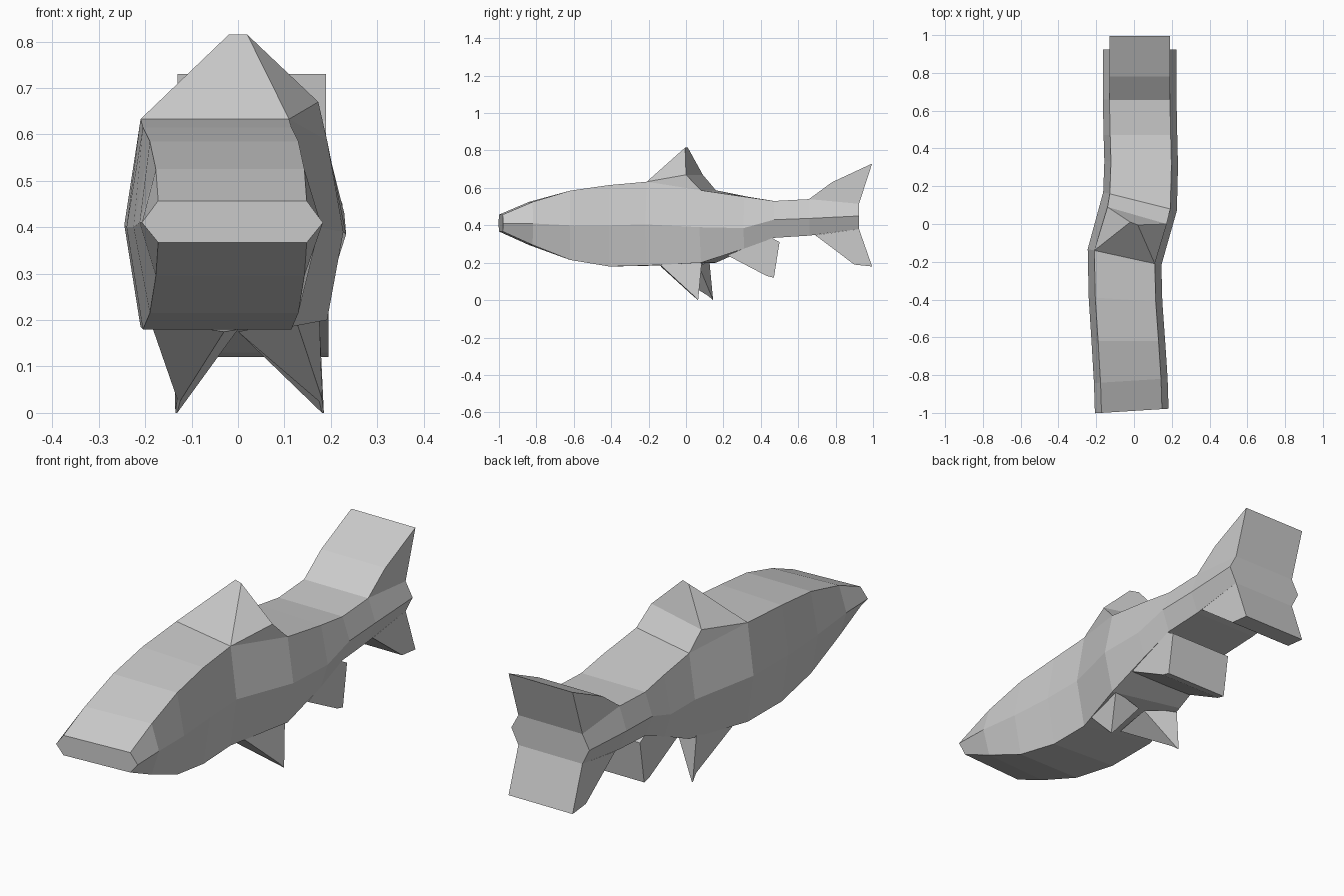
import bpy, bmesh

TOP_HW, MID_HW = 0.16, 0.195   # half widths of the hexagonal cross-section


def make(name, verts, faces):
    bm = bmesh.new()
    vs = [bm.verts.new(v) for v in verts]
    for f in faces:
        bm.faces.new([vs[i] for i in f])
    bmesh.ops.recalc_face_normals(bm, faces=bm.faces)
    me = bpy.data.meshes.new(name)
    bm.to_mesh(me)
    bm.free()
    ob = bpy.data.objects.new(name, me)
    bpy.context.collection.objects.link(ob)
    return ob


def loft(name, rings):
    n = len(rings[0])
    faces = [list(range(n)), [len(rings) * n - n + i for i in range(n)]]
    for r in range(len(rings) - 1):
        for i in range(n):
            j = (i + 1) % n
            faces.append([r*n + i, r*n + j, r*n + n + j, r*n + n + i])
    return make(name, [v for ring in rings for v in ring], faces)


def slab(name, profile, x0, x1):
    """Side profile (y, z) extruded across the width."""
    return loft(name, [[(x, y, z) for y, z in profile] for x in (x0, x1)])


# Body: y, centre x, slant (left y minus right y), top z, middle z, bottom z
stations = [
    (-0.99, -0.012, -0.02, 0.457, 0.41, 0.367),
    (-0.83, -0.017, -0.02, 0.525, 0.41, 0.295),
    (-0.62, -0.03, 0.0, 0.585, 0.40, 0.215),
    (-0.40, -0.045, 0.02, 0.615, 0.40, 0.18),
    (-0.175, -0.05, 0.07, 0.633, 0.405, 0.185),
    (0.12, 0.032, 0.08, 0.587, 0.39, 0.20),
    (0.32, 0.038, 0.02, 0.553, 0.385, 0.275),
    (0.47, 0.034, 0.0, 0.53, 0.43, 0.333),
    (0.66, 0.03, 0.0, 0.54, 0.437, 0.345),
    (0.925, 0.03, 0.0, 0.515, 0.45, 0.38),
]
rings = []
for y, cx, slant, top, mid, bot in stations:
    section = [(-TOP_HW, top), (TOP_HW, top), (MID_HW, mid),
               (TOP_HW, bot), (-TOP_HW, bot), (-MID_HW, mid)]
    rings.append([(cx + x, y - slant * x / 0.32, z) for x, z in section])
loft("body", rings)

# Forked tail lobes
slab("tail_upper_lobe", [(0.655, 0.538), (0.78, 0.63), (0.995, 0.73), (0.925, 0.515)], -0.13, 0.19)
slab("tail_lower_lobe", [(0.69, 0.348), (0.90, 0.19), (0.995, 0.18), (0.925, 0.38)], -0.13, 0.19)

# Dorsal fin: wide base narrowing to a small ridge
make("dorsal_fin", [
    (-0.21, -0.14, 0.633), (0.11, -0.21, 0.633),     # front base
    (-0.02, 0.01, 0.815), (0.02, -0.005, 0.815),     # ridge
    (-0.14, 0.09, 0.67), (0.173, 0.0, 0.67),         # rear shoulder
    (-0.128, 0.16, 0.587), (0.192, 0.08, 0.587)],    # rear base
    [(0, 1, 3, 2), (2, 3, 5, 4), (4, 5, 7, 6), (0, 2, 4), (0, 4, 6),
     (1, 5, 3), (1, 7, 5), (0, 6, 7, 1)])

# Paired belly fins: wedges from the belly to pointed outer tips
for side, outer, inner, tip, dy in (("left", -0.19, -0.03, -0.135, 0.08),
                                    ("right", 0.125, 0.0, 0.185, 0.0)):
    s = 1 if side == "right" else -1
    base = [(outer, -0.15 + dy * 0.8, 0.20), (inner, -0.13, 0.175),
            (inner + 0.03, 0.07, 0.18), (outer + 0.05, 0.085 + dy * 0.5, 0.21)]
    tips = [(tip - s * 0.004, 0.035 + dy, 0.03), (tip - s * 0.01, 0.035 + dy, 0.025),
            (tip - s * 0.004, 0.065 + dy, 0.0), (tip, 0.065 + dy, 0.0)]
    loft(side + "_belly_fin", [base, tips])

# Anal fin
slab("anal_fin", [(0.22, 0.24), (0.43, 0.13), (0.47, 0.12), (0.50, 0.31),
                  (0.455, 0.335)], -0.12, 0.195)
